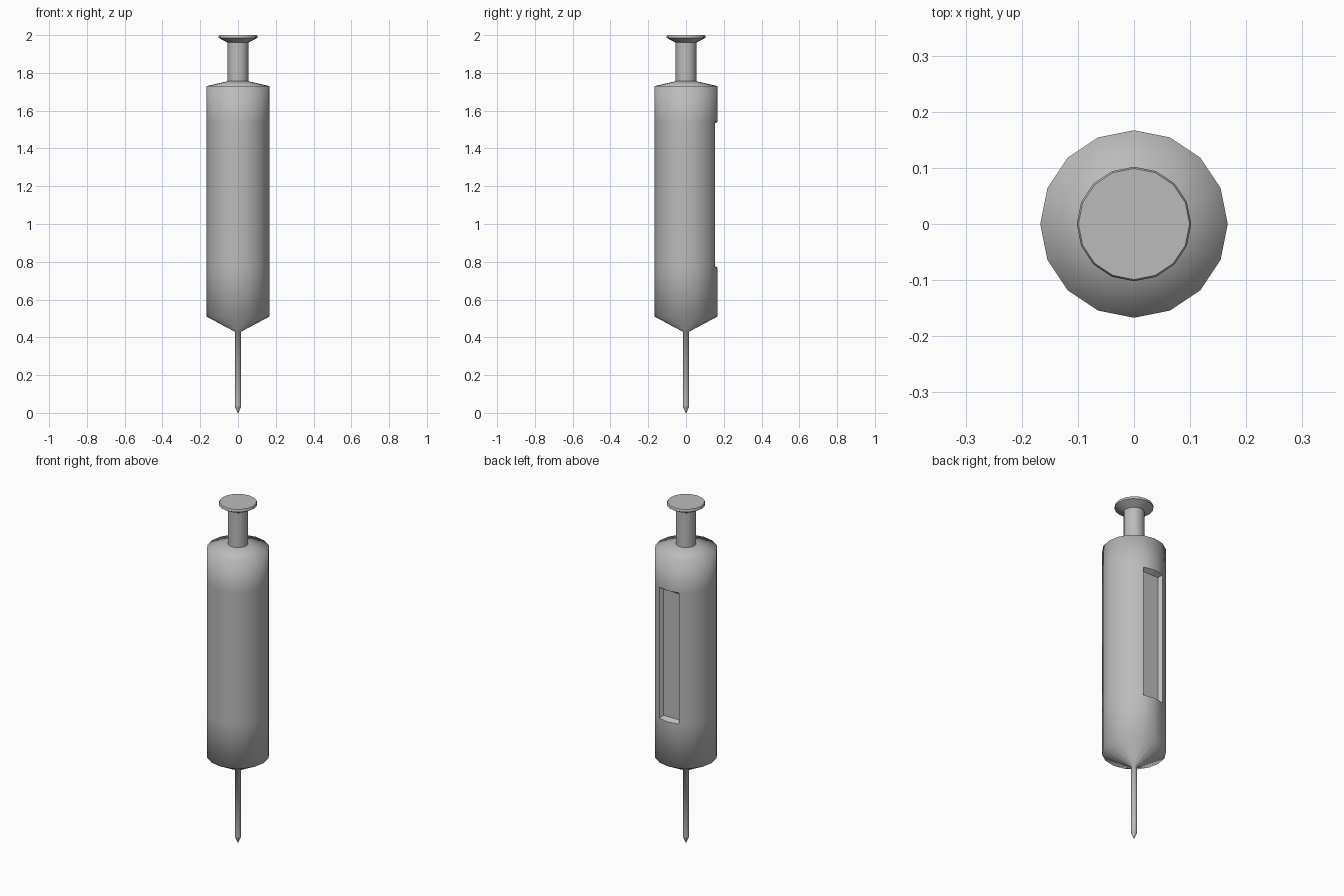
import bpy, bmesh, math

SIDES = 16

cube = bpy.data.objects.get("Cube")
if cube:
    bpy.data.objects.remove(cube, do_unlink=True)

grey = bpy.data.materials.new("plain grey")
grey.use_nodes = True
colour = (0.5, 0.5, 0.5, 1)
grey.diffuse_color = colour
grey.node_tree.nodes["Principled BSDF"].inputs["Base Color"].default_value = colour


def lathe(profile):
    """Turn (radius, height) pairs, listed bottom to top, around z."""
    bm = bmesh.new()
    rings = []
    for r, z in profile:
        rings.append([bm.verts.new((r * math.cos(math.tau * i / SIDES),
                                    r * math.sin(math.tau * i / SIDES), z))
                      for i in range(SIDES)])
    for low, high in zip(rings, rings[1:]):
        for i in range(SIDES):
            j = (i + 1) % SIDES
            bm.faces.new((low[i], low[j], high[j], high[i]))
    bm.faces.new(list(reversed(rings[0])))
    bm.faces.new(rings[-1])
    for f in bm.faces:
        f.smooth = True
    return bm


def finish(bm, name):
    mesh = bpy.data.meshes.new(name)
    bm.to_mesh(mesh)
    bm.free()
    mesh.materials.append(grey)
    obj = bpy.data.objects.new(name, mesh)
    bpy.context.collection.objects.link(obj)
    return obj


# Barrel with its tapered nose running into the needle
bm = lathe([(0.002, 0), (0.017, 0.035), (0.017, 0.43), (0.167, 0.51),
            (0.167, 0.77), (0.167, 1.54), (0.167, 1.73), (0.05, 1.757)])

# Sunken window across two panels at the back
window = [f for f in bm.faces
          if f.calc_center_median().y > 0.15
          and 0.77 < f.calc_center_median().z < 1.54]
walls = bmesh.ops.inset_region(bm, faces=window, thickness=0.015)["faces"]
for v in {v for f in window for v in f.verts}:
    v.co.y = 0.137
    v.co.x = 0.05 * ((v.co.x > 0.01) - (v.co.x < -0.01))
    v.co.z = 0.785 if v.co.z < 1 else 1.525
for f in window + walls:
    f.smooth = False
# Keep the needle point crisp
for f in bm.faces:
    if f.calc_center_median().z < 0.03:
        f.smooth = False
finish(bm, "barrel_and_needle")

# Plunger rod with a flared thumb disc
plunger = finish(lathe([(0.055, 1.74), (0.055, 1.96), (0.102, 1.985),
                        (0.102, 1.995), (0.099, 2)]), "plunger")
bpy.ops.object.select_all(action="DESELECT")
plunger.select_set(True)
bpy.context.view_layer.objects.active = plunger
bpy.ops.object.shade_smooth_by_angle(angle=math.radians(40))
